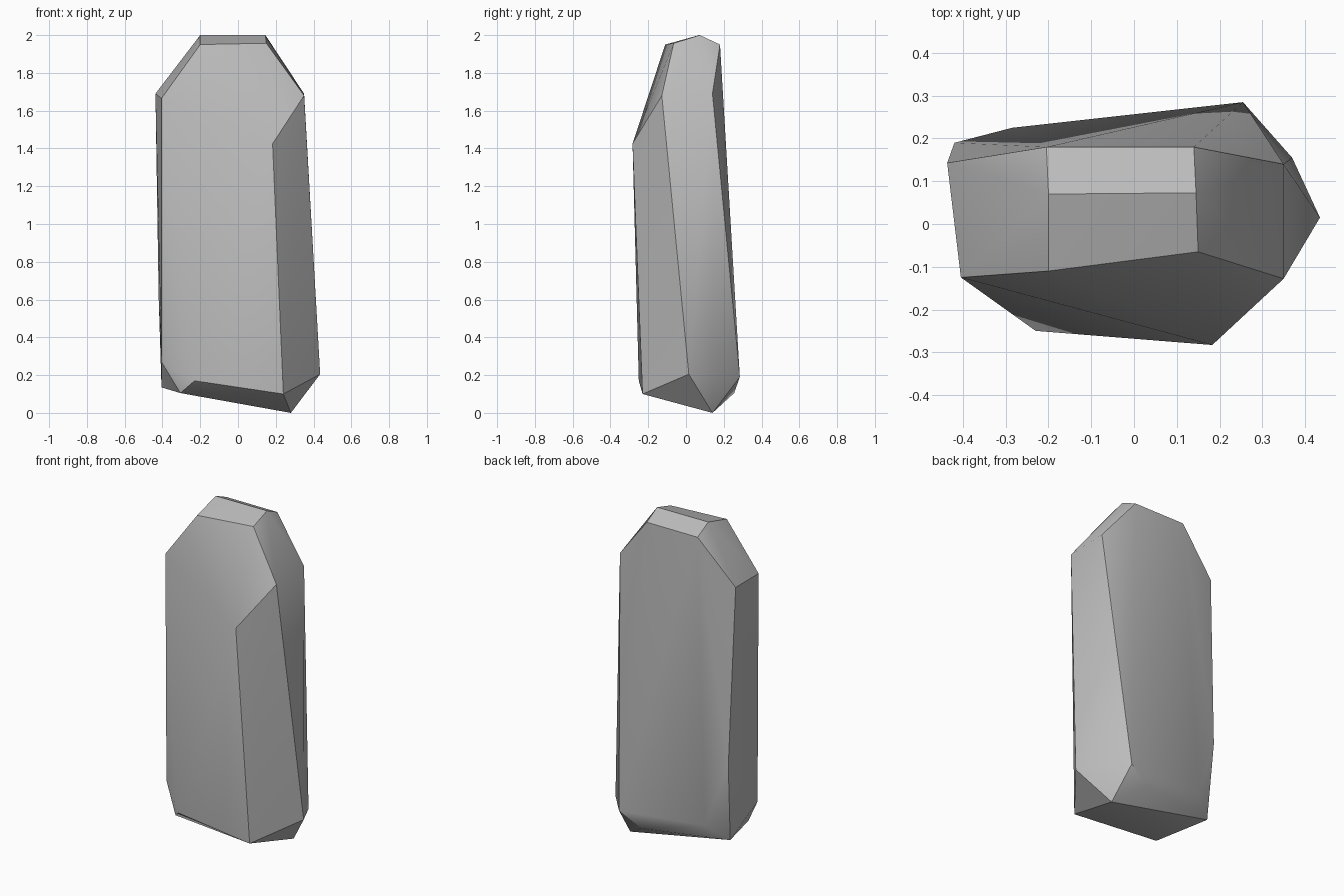
import bpy, bmesh, math

cube = bpy.data.objects.get("Cube")
if cube:
    bpy.data.objects.remove(cube, do_unlink=True)

# Corners of the cut stone, grouped by tier
crown = [(-.205, .18, 1.95), (.14, .18, 1.95), (-.2, .07, 2), (.145, .073, 2),
         (-.2, -.11, 1.95), (.15, -.065, 1.957)]
shoulder = [(-.437, .143, 1.69), (-.405, -.125, 1.665),
            (.35, .14, 1.69), (.35, -.128, 1.68), (.183, -.283, 1.425)]
side_foot = [(-.42, .19, .61), (-.405, -.115, .27), (.435, .015, .205),
             (.37, .155, .2), (.255, .285, .19), (-.285, .225, .22)]
base = [(-.405, .15, .135), (-.305, -.17, .105), (-.23, -.25, .17),
        (.24, -.23, .1), (.28, .14, 0), (.12, .255, .105)]

# Wrap the corners in facets, merging those that lie flat
bm = bmesh.new()
for corner in crown + shoulder + side_foot + base:
    bm.verts.new(corner)
bmesh.ops.convex_hull(bm, input=bm.verts)
bmesh.ops.dissolve_limit(bm, angle_limit=math.radians(1),
                         verts=bm.verts, edges=bm.edges)
bmesh.ops.recalc_face_normals(bm, faces=bm.faces)
mesh = bpy.data.meshes.new("standing_stone")
bm.to_mesh(mesh)
bm.free()

stone = bpy.data.objects.new("standing_stone", mesh)
bpy.context.collection.objects.link(stone)

# Stone colour
grey = bpy.data.materials.new("stone_grey")
grey.use_nodes = True
colour = (.5, .5, .5, 1)
grey.diffuse_color = colour
grey.node_tree.nodes["Principled BSDF"].inputs["Base Color"].default_value = colour
mesh.materials.append(grey)

# Soft broad facets with crisp corners
bpy.ops.object.select_all(action="DESELECT")
stone.select_set(True)
bpy.context.view_layer.objects.active = stone
bpy.ops.object.shade_smooth_by_angle(angle=math.radians(30))
